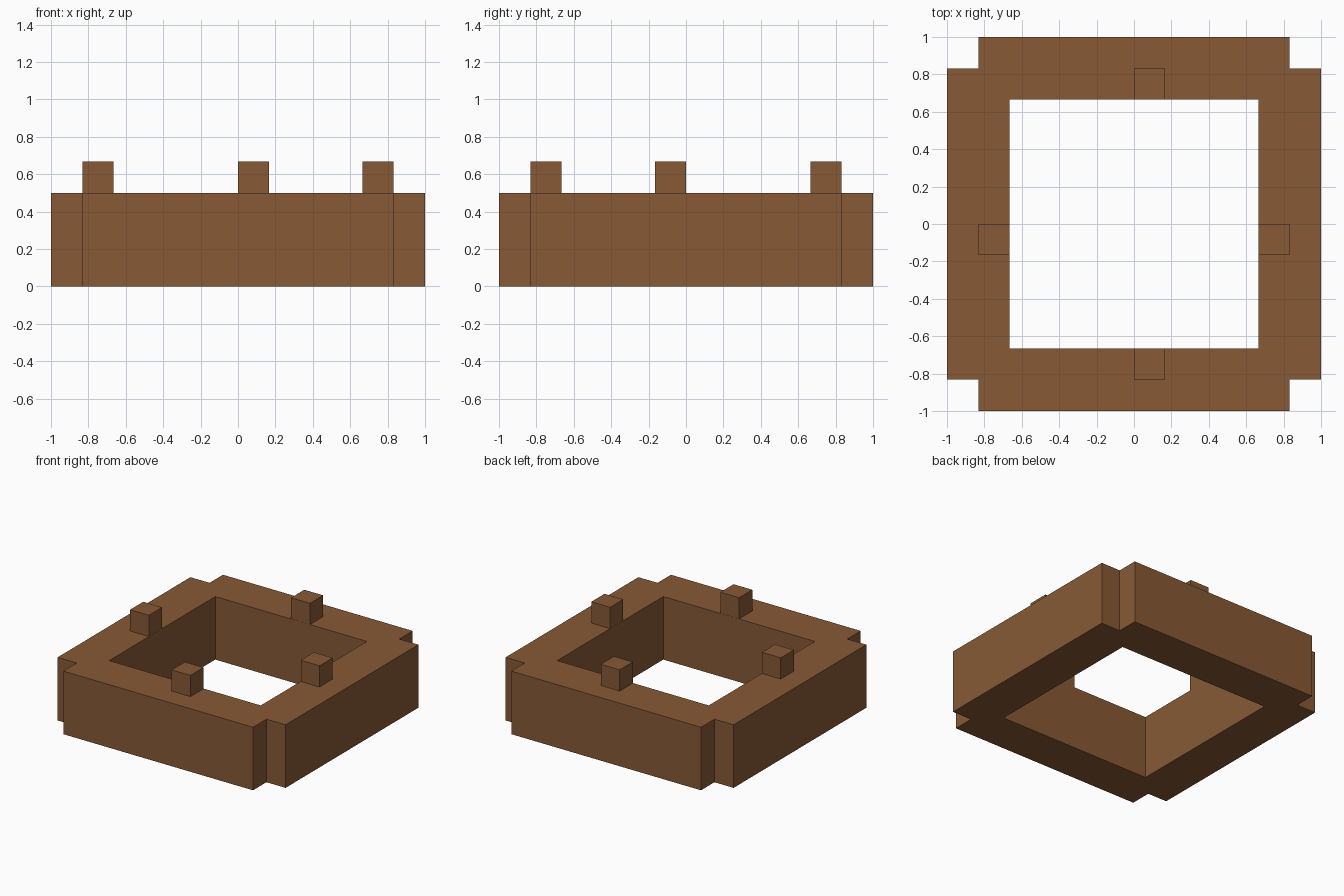
import bpy
import bmesh
from mathutils import Vector

cube = bpy.data.objects.get("Cube")
if cube:
    bpy.data.objects.remove(cube, do_unlink=True)

OUTER, NOTCH, INNER = 1.0, 0.832, 0.665
WALL_HEIGHT, PEG_TOP, PEG = 0.5, 0.668, 0.165
COLOUR = (0.242, 0.102, 0.036, 1.0)

brown = bpy.data.materials.new("wood brown")
brown.use_nodes = True
brown.diffuse_color = COLOUR
brown.node_tree.nodes["Principled BSDF"].inputs["Base Color"].default_value = COLOUR


def add_object(name, bm):
    bmesh.ops.recalc_face_normals(bm, faces=bm.faces)
    mesh = bpy.data.meshes.new(name)
    bm.to_mesh(mesh)
    bm.free()
    mesh.materials.append(brown)
    obj = bpy.data.objects.new(name, mesh)
    bpy.context.collection.objects.link(obj)
    return obj


# Square frame with a notch in each outer corner, extruded upward
bm = bmesh.new()
corners = []
for sx, sy in ((1, 1), (-1, 1), (-1, -1), (1, -1)):
    profile = [(INNER, INNER), (OUTER, NOTCH), (NOTCH, NOTCH), (NOTCH, OUTER)]
    inner, on_x, notch, on_y = [bm.verts.new((sx * x, sy * y, 0)) for x, y in profile]
    # Order the notch so the outline runs counterclockwise
    first, last = (on_x, on_y) if sx * sy > 0 else (on_y, on_x)
    corners.append((inner, first, notch, last))
for i, (inner, first, notch, last) in enumerate(corners):
    next_inner, next_first = corners[(i + 1) % 4][:2]
    bm.faces.new((inner, first, notch))
    bm.faces.new((inner, notch, last))
    bm.faces.new((inner, last, next_first, next_inner))
top = bmesh.ops.extrude_face_region(bm, geom=bm.faces[:], use_keep_orig=True)
top_verts = [v for v in top["geom"] if isinstance(v, bmesh.types.BMVert)]
bmesh.ops.translate(bm, verts=top_verts, vec=(0, 0, WALL_HEIGHT))
flat = [e for e in bm.edges if len(e.link_faces) == 2]
bmesh.ops.dissolve_limit(bm, angle_limit=0.01, verts=bm.verts, edges=flat)
add_object("square_frame", bm)

# Four small pegs on the inner edge of the walls
middle = (INNER + NOTCH) / 2
half = PEG / 2
pegs = {
    "front_peg": (half, -middle),
    "back_peg": (half, middle),
    "left_peg": (middle, -half),
    "right_peg": (-middle, -half),
}
for name, (x, y) in pegs.items():
    bm = bmesh.new()
    bmesh.ops.create_cube(bm, size=1)
    height = PEG_TOP - WALL_HEIGHT
    bmesh.ops.scale(bm, verts=bm.verts, vec=(PEG, PEG, height))
    bmesh.ops.translate(bm, verts=bm.verts, vec=Vector((x, y, WALL_HEIGHT + height / 2)))
    add_object(name, bm)
